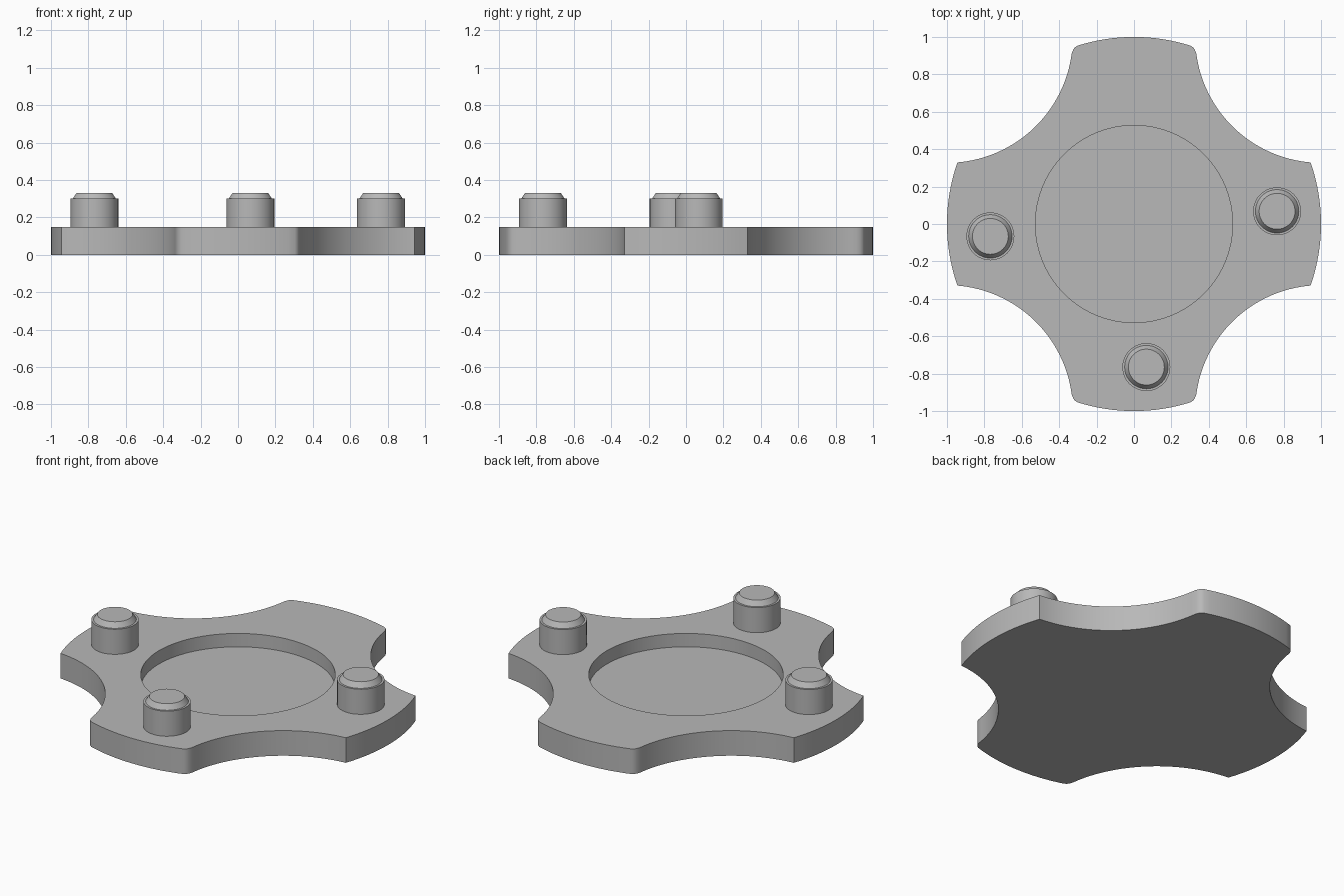
import bpy, bmesh, math

if "Cube" in bpy.data.objects:
    bpy.data.objects.remove(bpy.data.objects["Cube"])

grey = bpy.data.materials.new("plain_grey")
grey.diffuse_color = (0.48, 0.48, 0.48, 1)
grey.use_nodes = True
grey.node_tree.nodes["Principled BSDF"].inputs["Base Color"].default_value = grey.diffuse_color


def add_object(name, bm):
    bmesh.ops.recalc_face_normals(bm, faces=bm.faces)
    mesh = bpy.data.meshes.new(name)
    bm.to_mesh(mesh)
    bm.free()
    mesh.materials.append(grey)
    obj = bpy.data.objects.new(name, mesh)
    bpy.context.collection.objects.link(obj)
    return obj


def smooth(obj):
    bpy.ops.object.select_all(action='DESELECT')
    obj.select_set(True)
    bpy.context.view_layer.objects.active = obj
    bpy.ops.object.shade_smooth_by_angle(angle=math.radians(25))


def arc(cx, cy, r, a0, a1, n):
    return [(cx + r * math.cos(math.radians(a0 + (a1 - a0) * i / n)),
             cy + r * math.sin(math.radians(a0 + (a1 - a0) * i / n))) for i in range(n + 1)]


# Plate outline: one quadrant, sharp corner on the side arm, eased corner on the end arm
quadrant = arc(0, 0, 1.0, 0, 19.2, 8)
quadrant += arc(1, 1, 0.673, 265.2, 187.5, 32)
quadrant += [(0.326, 0.93), (0.318, 0.943)] + arc(0, 0, 1.0, 72.3, 90, 8)
mirrored = [(-x, y) for x, y in reversed(quadrant[:-1])]
half = quadrant + mirrored
outline = half + [(x, -y) for x, y in reversed(half[1:-1])]

bm = bmesh.new()
base = bm.faces.new([bm.verts.new((x, y, 0)) for x, y in outline])
top = bmesh.ops.extrude_face_region(bm, geom=[base], use_keep_orig=True)
bmesh.ops.translate(bm, vec=(0, 0, 0.15),
                    verts=[v for v in top["geom"] if isinstance(v, bmesh.types.BMVert)])
plate = add_object("plate", bm)

# Round recess in the plate
bm = bmesh.new()
bmesh.ops.create_cone(bm, cap_ends=True, segments=96, radius1=0.527, radius2=0.527, depth=0.2)
bmesh.ops.translate(bm, vec=(0, 0, 0.17), verts=bm.verts)
cutter = add_object("recess_cutter", bm)
cutter.hide_render = True
cutter.hide_set(True)
cut = plate.modifiers.new("recess", 'BOOLEAN')
cut.operation = 'DIFFERENCE'
cut.solver = 'EXACT'
cut.object = cutter
bpy.context.view_layer.objects.active = plate
bpy.ops.object.modifier_apply(modifier=cut.name)
bpy.data.objects.remove(cutter)
smooth(plate)


# Pegs: straight wall, narrow ledge, chamfered tip
def peg(name, x, y, sides=48):
    bm = bmesh.new()
    rings = []
    for r, z in [(0.128, 0.15), (0.128, 0.30), (0.116, 0.30), (0.096, 0.33)]:
        rings.append([bm.verts.new((px, py, z)) for px, py in arc(x, y, r, 0, 360, sides)[:-1]])
    for low, high in zip(rings, rings[1:]):
        for i in range(sides):
            j = (i + 1) % sides
            bm.faces.new((low[i], low[j], high[j], high[i]))
    bm.faces.new(rings[-1])
    smooth(add_object(name, bm))


peg("right_peg", 0.765, 0.068)
peg("front_peg", 0.066, -0.765)
peg("left_peg", -0.768, -0.066)
